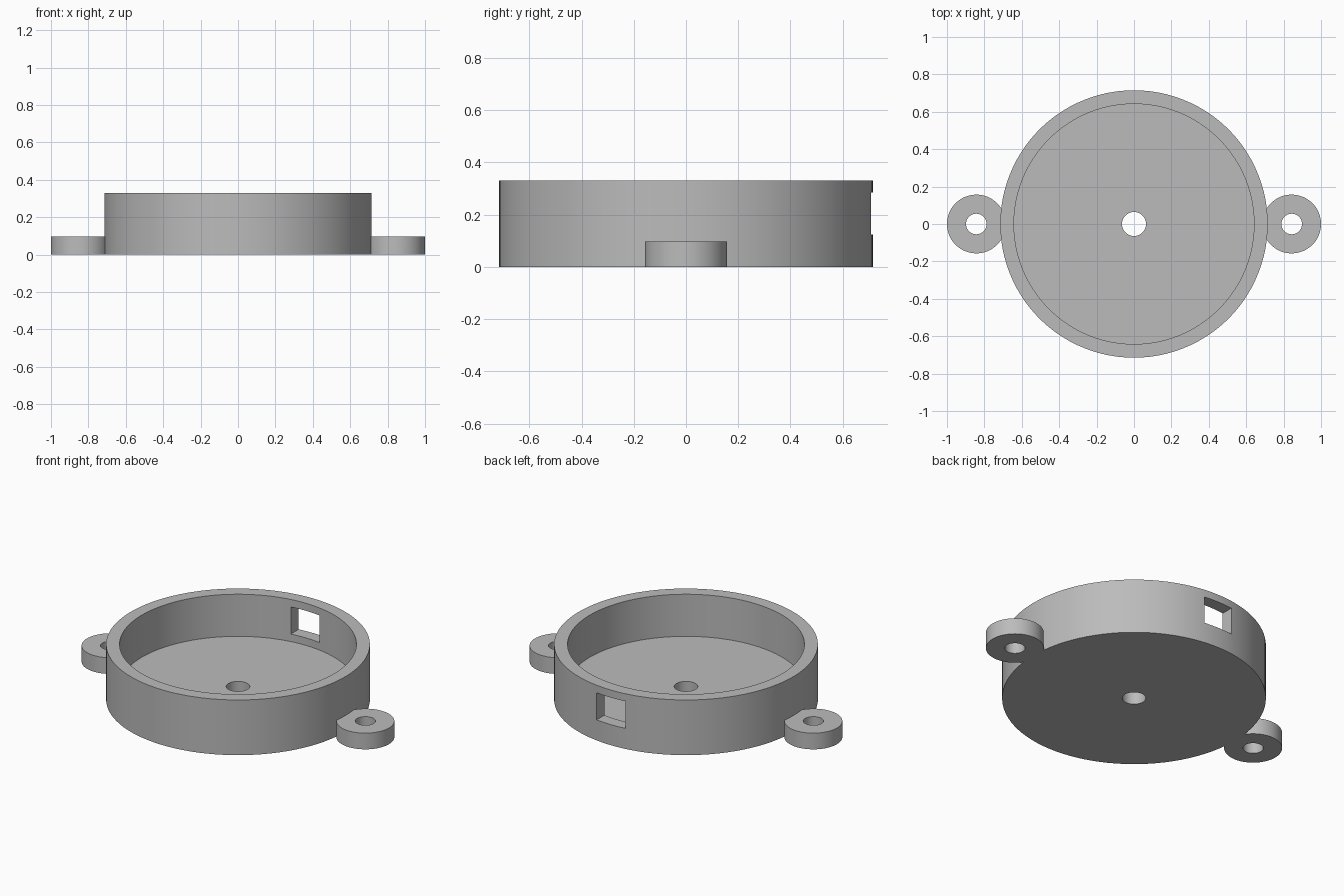
import bpy, bmesh, math
from mathutils import Matrix

if "Cube" in bpy.data.objects:
    bpy.data.objects.remove(bpy.data.objects["Cube"], do_unlink=True)

# Dimensions
OUTER, INNER, HEIGHT, FLOOR = 0.715, 0.642, 0.33, 0.078
TAB_X, TAB_R, TAB_H = 0.843, 0.157, 0.097

grey = bpy.data.materials.new("plain_grey")
grey.use_nodes = True
colour = (0.5, 0.5, 0.5, 1)
grey.diffuse_color = colour
grey.node_tree.nodes["Principled BSDF"].inputs["Base Color"].default_value = colour


def add_object(name, bm):
    bmesh.ops.recalc_face_normals(bm, faces=bm.faces)
    mesh = bpy.data.meshes.new(name)
    bm.to_mesh(mesh)
    bm.free()
    mesh.materials.append(grey)
    obj = bpy.data.objects.new(name, mesh)
    bpy.context.collection.objects.link(obj)
    return obj


def lathe(name, profile, x=0, segments=100):
    """Spin a closed (radius, z) profile around a vertical axis at x."""
    bm = bmesh.new()
    rings = []
    for i in range(segments):
        a = math.tau * i / segments
        rings.append([bm.verts.new((x + r * math.cos(a), r * math.sin(a), z))
                      for r, z in profile])
    for i, ring in enumerate(rings):
        following = rings[(i + 1) % segments]
        for j in range(len(profile)):
            k = (j + 1) % len(profile)
            bm.faces.new((ring[j], following[j], following[k], ring[k]))
    return add_object(name, bm)


def smooth(obj):
    bpy.ops.object.select_all(action="DESELECT")
    obj.select_set(True)
    bpy.context.view_layer.objects.active = obj
    bpy.ops.object.shade_smooth_by_angle(angle=math.radians(30))


# Open round cup with a drilled floor
HOLE = 0.064
cup = lathe("round_housing", [(HOLE, 0), (OUTER, 0), (OUTER, HEIGHT),
                              (INNER, HEIGHT), (INNER, FLOOR), (HOLE, FLOOR)])

# Rectangular port through the back wall
bm = bmesh.new()
bmesh.ops.create_cube(bm, size=1, matrix=Matrix.Translation((0, 0.68, 0.204))
                      @ Matrix.Diagonal((0.19, 0.3, 0.162, 1)))
cutter = add_object("port_cutter", bm)
cutter.hide_render = True
cut = cup.modifiers.new("port", "BOOLEAN")
cut.operation, cut.solver, cut.object = "DIFFERENCE", "EXACT", cutter
bpy.context.view_layer.objects.active = cup
bpy.ops.object.modifier_apply(modifier=cut.name)
bpy.data.objects.remove(cutter, do_unlink=True)
smooth(cup)

# Mounting ears with screw holes, sunk into the wall
BORE = 0.055
for side, x in (("left", TAB_X), ("right", -TAB_X)):
    smooth(lathe(side + "_mounting_ear",
                 [(BORE, 0), (TAB_R, 0), (TAB_R, TAB_H), (BORE, TAB_H)], x))
